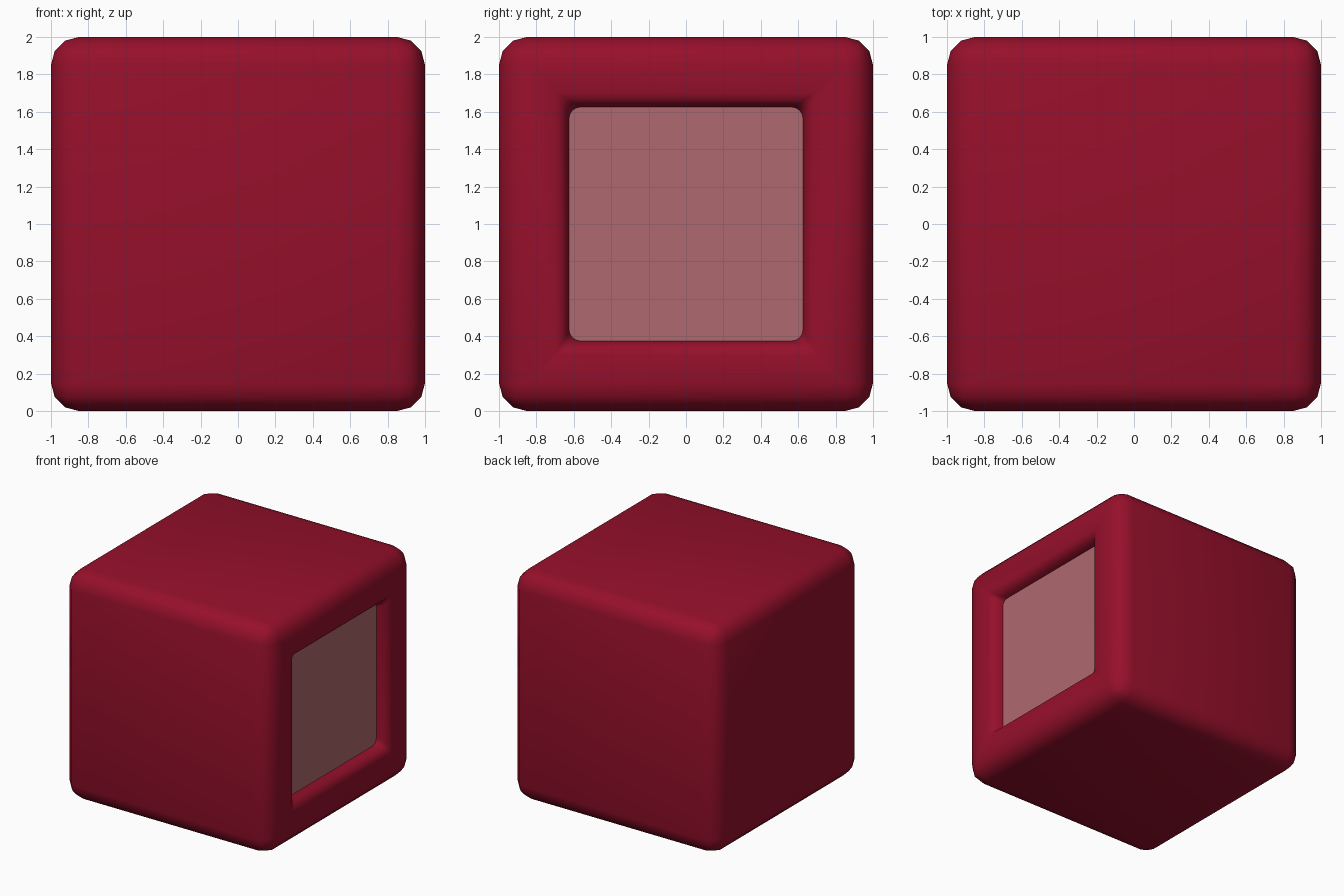
import bpy, bmesh
from math import sin, cos, pi, radians
from mathutils import Vector

if "Cube" in bpy.data.objects:
    bpy.data.objects.remove(bpy.data.objects["Cube"])


def material(name, rgb):
    m = bpy.data.materials.new(name)
    m.diffuse_color = (*rgb, 1)
    m.use_nodes = True
    m.node_tree.nodes["Principled BSDF"].inputs["Base Color"].default_value = m.diffuse_color
    return m


def rounded_square(x, half, r, segs=4):
    """Points of a rounded square facing +x, centred at z = 1."""
    pts = []
    for q in range(4):
        a0 = q * pi / 2
        cy = (half - r) * (1 if q in (0, 3) else -1)
        cz = (half - r) * (1 if q in (0, 1) else -1)
        for i in range(segs + 1):
            a = a0 + i * pi / 2 / segs
            pts.append(Vector((x, cy + r * cos(a), 1 + cz + r * sin(a))))
    return pts


def finish(bm, name, mat):
    me = bpy.data.meshes.new(name)
    bm.to_mesh(me)
    bm.free()
    me.materials.append(mat)
    ob = bpy.data.objects.new(name, me)
    bpy.context.collection.objects.link(ob)
    bpy.context.view_layer.objects.active = ob
    ob.select_set(True)
    bpy.ops.object.shade_smooth_by_angle(angle=radians(50))
    ob.select_set(False)
    return ob


DEPTH, OPEN, FLOOR = 0.1, 0.70, 0.625

# Body: cube with rounded edges
bm = bmesh.new()
bmesh.ops.create_cube(bm, size=2)
bmesh.ops.translate(bm, verts=bm.verts, vec=(0, 0, 1))
bmesh.ops.bevel(bm, geom=bm.edges[:], offset=0.15, segments=3, profile=0.5,
                affect='EDGES')

# Open the flat right face and lay a soft convex rim into the recess
bm.normal_update()
side = max((f for f in bm.faces if f.normal.x > 0.99), key=lambda f: f.calc_area())
border = side.edges[:]
bmesh.ops.delete(bm, geom=[side], context='FACES_ONLY')
rings = []
for i in range(4):
    a = i * pi / 6
    x = 1 - DEPTH * (1 - cos(a))
    half = OPEN - (OPEN - FLOOR) * sin(a)
    rings.append([bm.verts.new(p) for p in
                  rounded_square(x, half, 0.015 + 0.015 * i)])
n = len(rings[0])
for a, b in zip(rings, rings[1:]):
    for i in range(n):
        j = (i + 1) % n
        bm.faces.new((a[i], a[j], b[j], b[i]))
rim = [bm.edges.get((rings[0][i], rings[0][(i + 1) % n])) for i in range(n)]
bmesh.ops.triangle_fill(bm, edges=border + rim, use_beauty=True, normal=(1, 0, 0))
bmesh.ops.recalc_face_normals(bm, faces=bm.faces)
bm.normal_update()
if max(bm.faces, key=lambda f: f.calc_center_median().z).normal.z < 0:
    bmesh.ops.reverse_faces(bm, faces=bm.faces)
finish(bm, "body", material("crimson", (0.305, 0.005, 0.024)))

# Screen: flat panel closing the recess
bm = bmesh.new()
bm.faces.new([bm.verts.new(p) for p in rounded_square(1 - DEPTH, FLOOR, 0.06)])
finish(bm, "screen", material("dusty_pink", (0.43, 0.144, 0.156)))
